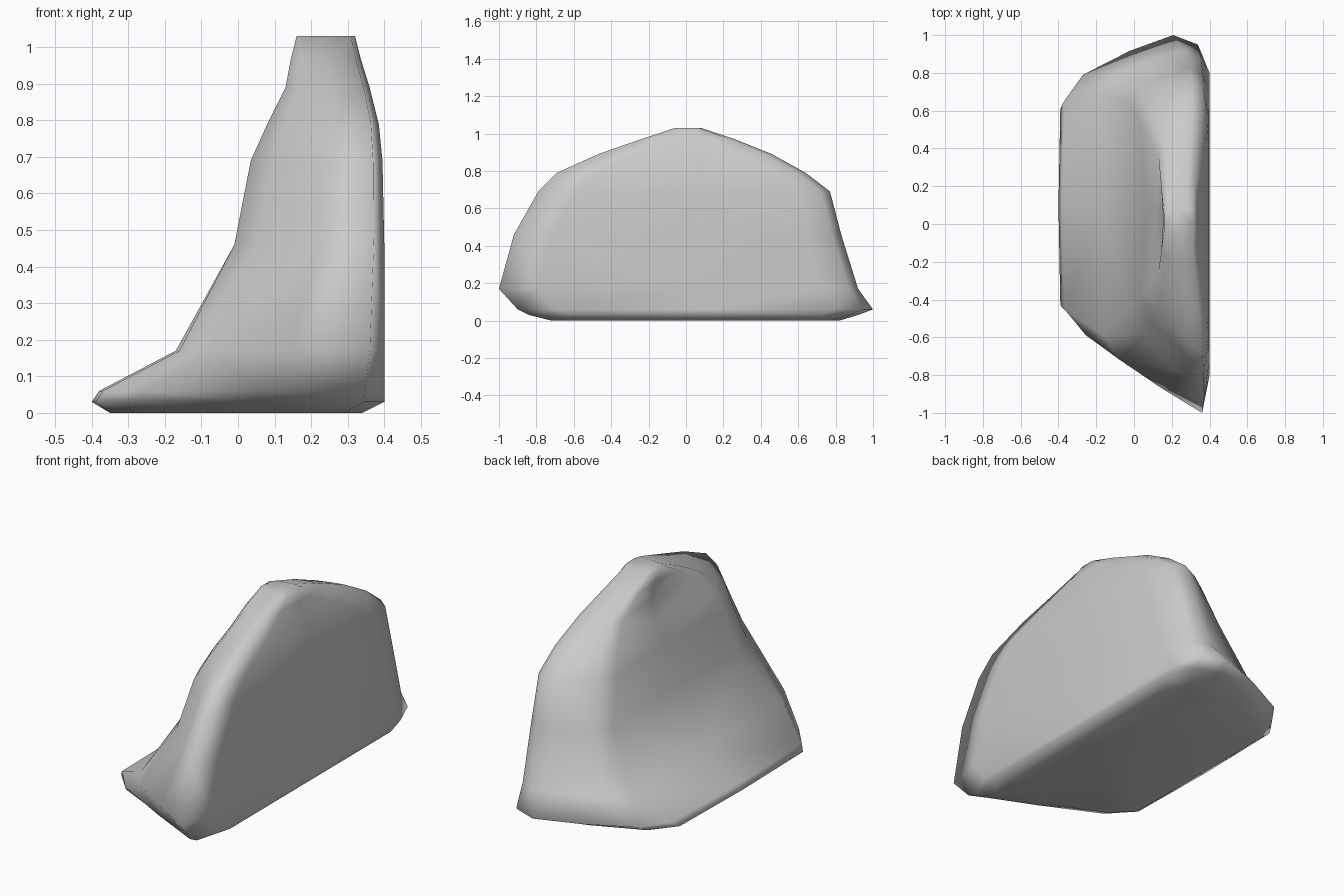
import bpy, bmesh

if "Cube" in bpy.data.objects:
    bpy.data.objects.remove(bpy.data.objects["Cube"])

# Horizontal slices of the boulder:
# z, left x, right x, front y, back y, left-front y, left-back y, scoop of the left side
LEVELS = [
    (0.00, -0.35, 0.34, -0.72, 0.82, -0.42, 0.58, 0.00),
    (0.03, -0.39, 0.40, -0.84, 0.92, -0.46, 0.66, -0.01),
    (0.06, -0.37, 0.40, -0.90, 1.00, -0.48, 0.70, -0.01),
    (0.17, -0.16, 0.40, -1.00, 0.92, -0.62, 0.74, -0.01),
    (0.46, -0.01, 0.40, -0.92, 0.83, -0.47, 0.68, 0.03),
    (0.69, 0.035, 0.395, -0.79, 0.77, -0.40, 0.58, 0.04),
    (0.79, 0.08, 0.385, -0.69, 0.64, -0.35, 0.52, 0.04),
    (0.89, 0.13, 0.36, -0.47, 0.46, -0.28, 0.40, 0.03),
    (0.97, 0.145, 0.335, -0.24, 0.26, -0.16, 0.22, 0.01),
    (1.03, 0.16, 0.32, -0.06, 0.08, -0.04, 0.05, 0.00),
]


def ring(z, xl, xr, yf, yb, lf, lb, scoop):
    """Plan outline of one slice, counter-clockwise from the front right corner."""
    c = min(0.1, 0.12 * (yb - yf))      # corner chamfer
    w = xr - xl
    mid = (lf + lb) / 2
    return [
        (xr, yf + 2 * c, z), (xr, mid, z), (xr, yb - 2 * c, z),
        (xr - 0.08 * w, yb - 0.5 * c, z), (xr - 0.25 * w, yb, z),
        (xl + 0.45 * w, lb + 0.72 * (yb - lb), z),
        (xl + 0.13 * w, lb + 0.3 * (yb - lb), z),
        (xl, lb - 0.5 * c, z), (xl + scoop, mid, z), (xl, lf + 0.3 * c, z),
        (xl + 0.15 * w, lf + 0.26 * (yf - lf), z),
        (xl + 0.55 * w, lf + 0.66 * (yf - lf), z),
        (xr - 0.07 * w, yf, z),
    ]


# Boulder: slices joined by a skin and closed at both ends
bm = bmesh.new()
rings = [[bm.verts.new(p) for p in ring(*lv)] for lv in LEVELS]
n = len(rings[0])
for a, b in zip(rings, rings[1:]):
    for i in range(n):
        j = (i + 1) % n
        bm.faces.new((a[i], a[j], b[j], b[i]))
bm.faces.new(rings[0][::-1])
bm.faces.new(rings[-1])
bmesh.ops.triangulate(bm, faces=bm.faces[:])
bmesh.ops.recalc_face_normals(bm, faces=bm.faces[:])

mesh = bpy.data.meshes.new("boulder")
bm.to_mesh(mesh)
bm.free()
boulder = bpy.data.objects.new("boulder", mesh)
bpy.context.collection.objects.link(boulder)

# Soft shading as on a smoothed low-poly rock
mesh.polygons.foreach_set("use_smooth", [True] * len(mesh.polygons))
mesh.update()
